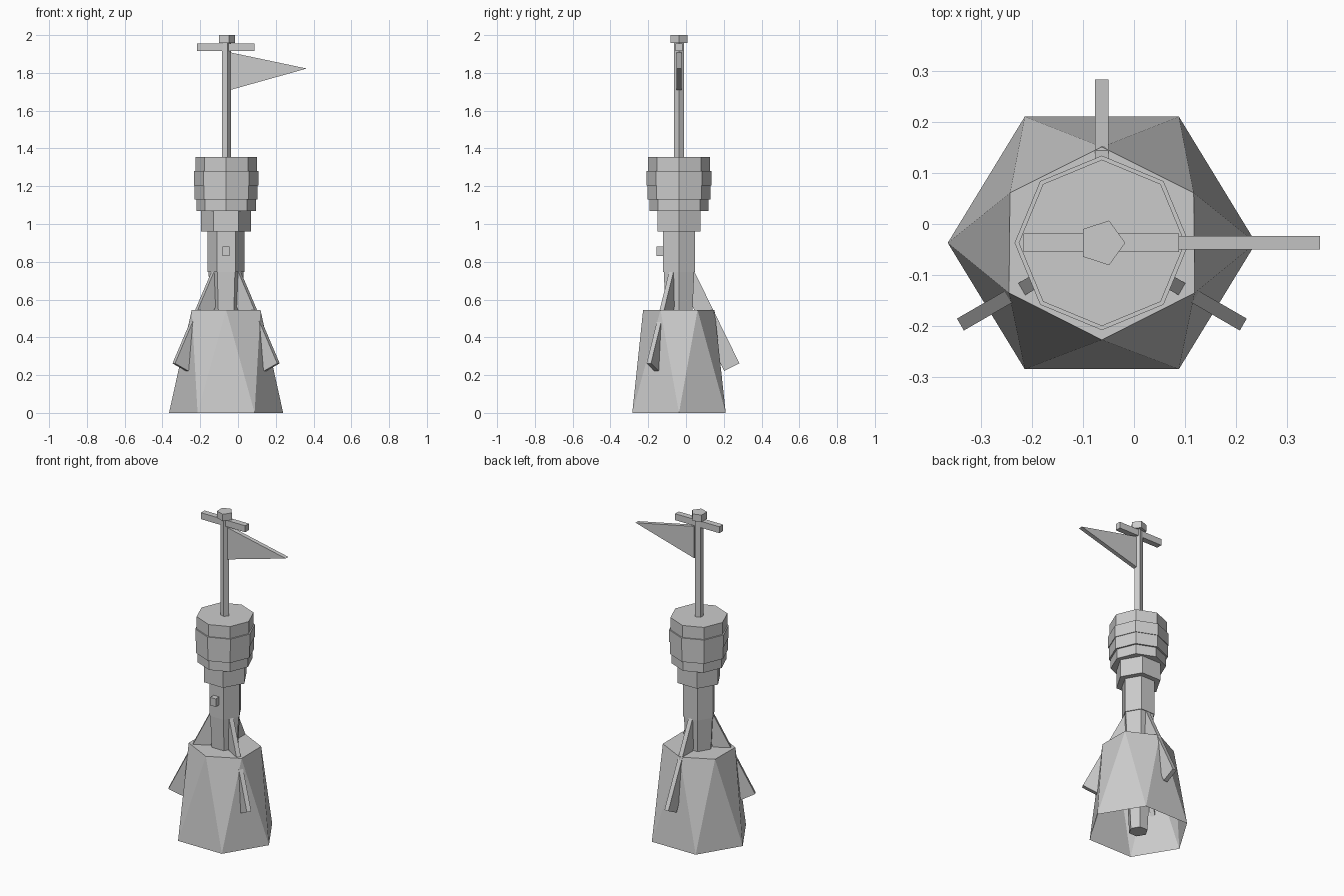
import bpy, bmesh, math
from mathutils import Vector

if "Cube" in bpy.data.objects:
    bpy.data.objects.remove(bpy.data.objects["Cube"])

CX, CY = -0.063, -0.037

grey = bpy.data.materials.new("stone grey")
grey.diffuse_color = (0.6, 0.6, 0.6, 1)
grey.use_nodes = True
grey.node_tree.nodes["Principled BSDF"].inputs["Base Color"].default_value = grey.diffuse_color


def finish(name, verts, faces):
    """Make a flat-shaded object, with coordinates relative to the tower axis."""
    mesh = bpy.data.meshes.new(name)
    mesh.from_pydata([Vector(v) + Vector((CX, CY, 0)) for v in verts], [], faces)
    bm = bmesh.new()
    bm.from_mesh(mesh)
    bmesh.ops.recalc_face_normals(bm, faces=bm.faces)
    bm.to_mesh(mesh)
    bm.free()
    mesh.materials.append(grey)
    obj = bpy.data.objects.new(name, mesh)
    bpy.context.collection.objects.link(obj)
    return obj


def loft(name, low, high):
    """Closed solid between two matching loops."""
    n = len(low)
    faces = [(i, (i + 1) % n, n + (i + 1) % n, n + i) for i in range(n)]
    faces += [tuple(range(n)), tuple(range(n, 2 * n))]
    return finish(name, list(low) + list(high), faces)


def ring(sides, r, z):
    return [(r * math.cos(math.tau * i / sides), r * math.sin(math.tau * i / sides), z)
            for i in range(sides)]


def drum(name, sides, r0, r1, z0, z1):
    return loft(name, ring(sides, r0, z0), ring(sides, r1, z1))


def box(name, x0, x1, y0, y1, z0, z1):
    rect = [(x0, y0), (x1, y0), (x1, y1), (x0, y1)]
    return loft(name, [(x, y, z0) for x, y in rect], [(x, y, z1) for x, y in rect])


# Base: hollow faceted skirt, open underneath, top turned half a step
bottom = [(x, y * 0.946, z) for x, y, z in ring(6, 0.302, 0)]
top = [(0.18, 0.098, 0.545), (0, 0.188, 0.545), (-0.18, 0.098, 0.545),
       (-0.182, -0.098, 0.545), (0, -0.19, 0.545), (0.182, -0.098, 0.545)]
skirt = [tuple(range(6, 12))]
for i in range(6):
    j = (i + 1) % 6
    skirt += [(i, j, 6 + i), (j, 6 + j, 6 + i)]
finish("base", bottom + top, skirt)

# Column and collar
drum("lower_column", 6, 0.055, 0.093, 0.0, 0.745)
drum("upper_column", 6, 0.098, 0.098, 0.745, 0.96)
drum("collar", 6, 0.132, 0.132, 0.96, 1.075)

# Stacked lookout tiers
for i, (r, z0, z1) in enumerate([(0.157, 1.07, 1.13), (0.167, 1.13, 1.205),
                                 (0.171, 1.205, 1.28), (0.163, 1.28, 1.355)]):
    drum(f"lookout_tier_{i + 1}", 8, r, r, z0, z1)

# Mast, cap and crossbar
drum("mast", 5, 0.027, 0.027, 1.355, 1.96)
drum("mast_cap", 5, 0.046, 0.046, 1.957, 2.0)
box("crossbar", -0.154, 0.151, -0.018, 0.018, 1.915, 1.955)

# Pennant
flag = [(0.024, 1.71), (0.427, 1.823), (0.024, 1.908)]
loft("pennant", [(x, -0.013, z) for x, z in flag], [(x, 0.013, z) for x, z in flag])

# Small block on the front of the column
box("front_block", -0.019, 0.019, -0.119, -0.07, 0.83, 0.88)

# Three sloping buttresses: radial profile swept across a narrow width
profile = [(0.32, 0.262), (0.239, 0.222), (0.0, 0.71), (0.0, 0.745), (0.078, 0.755)]
for k, deg in enumerate((90, 210, 330)):
    c, s = math.cos(math.radians(deg)), math.sin(math.radians(deg))
    sides = [[(r * c - w * s, r * s + w * c, z) for r, z in profile]
             for w in (-0.0135, 0.0135)]
    loft(f"buttress_{k + 1}", *sides)
